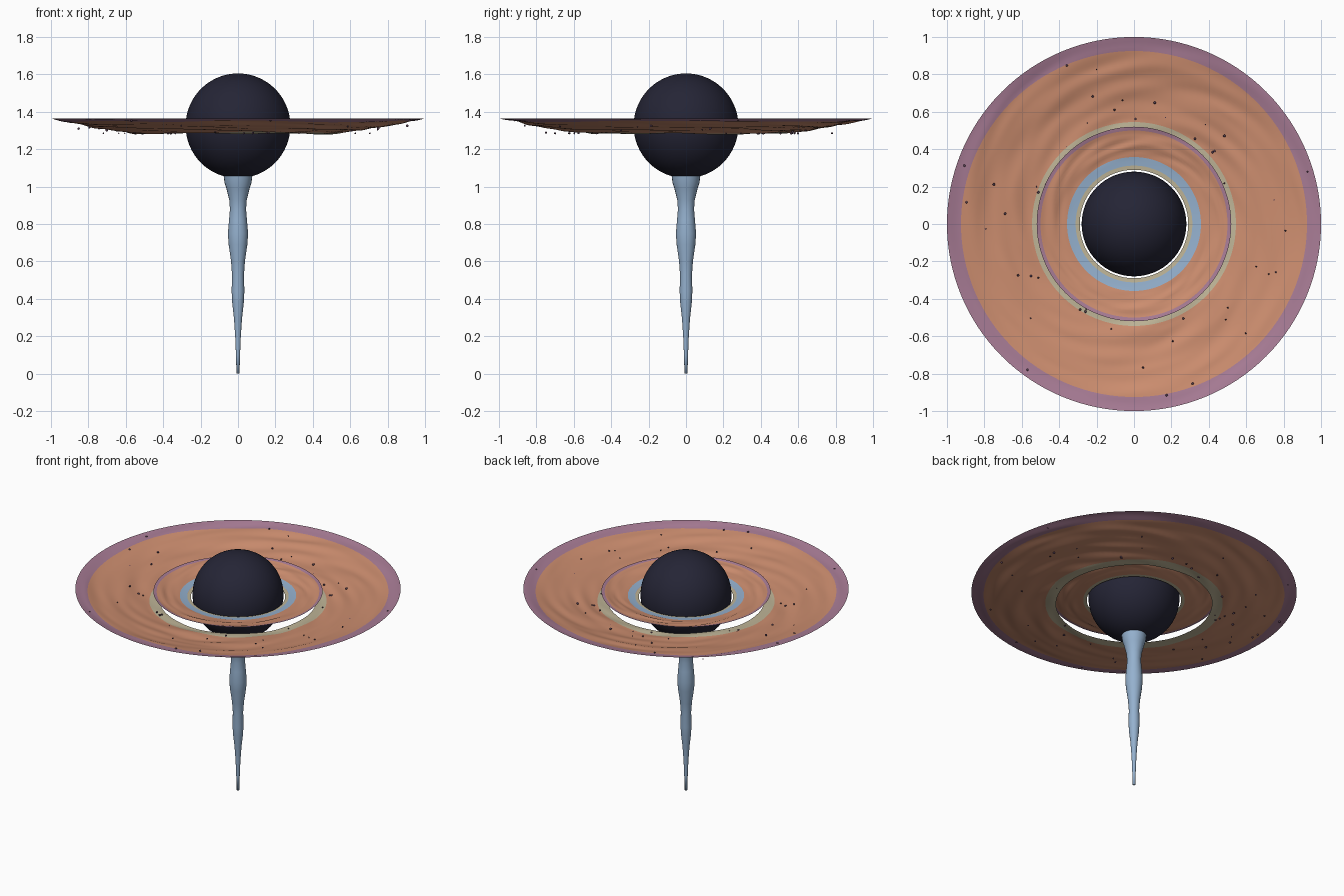
import bpy, bmesh, math, random
from mathutils import Vector, noise

random.seed(7)
old = bpy.data.objects.get("Cube")
if old:
    bpy.data.objects.remove(old, do_unlink=True)


def material(name, rgb):
    m = bpy.data.materials.new(name)
    m.use_nodes = True
    m.diffuse_color = (*rgb, 1)
    m.node_tree.nodes["Principled BSDF"].inputs["Base Color"].default_value = (*rgb, 1)
    return m


ORANGE = material("dusty orange", (0.61, 0.27, 0.16))
MAUVE = material("mauve", (0.39, 0.20, 0.30))
SAND = material("sand", (0.52, 0.46, 0.31))
BLUE = material("pale blue", (0.30, 0.44, 0.62))
NIGHT = material("night blue", (0.018, 0.018, 0.036))
DUST = material("dark plum", (0.10, 0.05, 0.09))


def finish(name, bm, mats):
    mesh = bpy.data.meshes.new(name)
    bm.to_mesh(mesh)
    bm.free()
    for m in mats:
        mesh.materials.append(m)
    for p in mesh.polygons:
        p.use_smooth = True
    ob = bpy.data.objects.new(name, mesh)
    bpy.context.collection.objects.link(ob)
    return ob


def lathe(name, radii, height, mats, pick=lambda r: 0, sides=128):
    """Sweep rings round z; height(radius index, angle) gives z, pick(radius) the colour."""
    bm = bmesh.new()
    rings = []
    for i, r in enumerate(radii):
        angles = [math.tau * k / sides for k in range(sides)]
        rings.append([bm.verts.new((r * math.cos(a), r * math.sin(a), height(i, a)))
                      for a in angles])
    for i in range(len(rings) - 1):
        for k in range(sides):
            n = (k + 1) % sides
            f = bm.faces.new((rings[i][k], rings[i + 1][k], rings[i + 1][n], rings[i][n]))
            f.material_index = pick((radii[i] + radii[i + 1]) / 2)
    return finish(name, bm, mats)


def steps(*stops):
    """Radii evenly spread between stops, so that colour edges land on rings."""
    out = [stops[0]]
    for a, b in zip(stops, stops[1:]):
        n = max(2, round((b - a) / 0.012))
        out += [a + (b - a) * j / n for j in range(1, n + 1)]
    return out


def ripple(r, a, scale, amount, twist):
    """Swirled, stretched noise that follows the orbit direction."""
    s = a + twist * r
    p = Vector((math.cos(s) * 1.6, math.sin(s) * 1.6, r * scale))
    return amount * noise.noise(p * 1.5)


def fade(r, lo, hi):
    return min(1, max(0, (r - lo) / 0.06), max(0, (hi - r) / 0.06))


# Outer dish with a sand inner band and a mauve rim
outer_radii = steps(0.48, 0.545, 0.925, 1.0)


def outer_height(i, a):
    r = outer_radii[i]
    t = (r - 0.48) / 0.52
    return 1.284 + 0.081 * t ** 1.5 + ripple(r, a, 7, 0.012, 3) * fade(r, 0.45, 1.0)


lathe("outer_disc", outer_radii, outer_height, [ORANGE, SAND, MAUVE],
      lambda r: 1 if r < 0.545 else 2 if r > 0.925 else 0)

# Inner dish, sitting higher and overlapping the outer one from above
inner_radii = steps(0.29, 0.312, 0.5, 0.52)


def inner_z(r, a):
    t = (r - 0.29) / 0.23
    return 1.31 + 0.037 * t ** 1.3 + ripple(r, a, 14, 0.012, 6) * fade(r, 0.35, 0.53)


lathe("inner_disc", inner_radii, lambda i, a: inner_z(inner_radii[i], a),
      [ORANGE, SAND, MAUVE],
      lambda r: 1 if r < 0.312 else 2 if r > 0.5 else 0)

# Pale blue band laid on the inner dish
band_radii = steps(0.312, 0.358)
lathe("inner_band", band_radii, lambda i, a: inner_z(band_radii[i], a) + 0.003, [BLUE])

# Central dark ball
bm = bmesh.new()
bmesh.ops.create_uvsphere(bm, u_segments=64, v_segments=32, radius=0.28)
bmesh.ops.translate(bm, verts=bm.verts, vec=(0, 0, 1.325))
finish("central_ball", bm, [NIGHT])

# Swelling tail that tapers down to the ground
tail = [(0.0, 0.0), (0.008, 0.0), (0.011, 0.1), (0.015, 0.2), (0.022, 0.3),
        (0.031, 0.38), (0.034, 0.44), (0.032, 0.53), (0.037, 0.6), (0.05, 0.69),
        (0.054, 0.75), (0.048, 0.82), (0.043, 0.88), (0.047, 0.93),
        (0.062, 0.99), (0.072, 1.02), (0.077, 1.06)]
stem = lathe("tail", [p[0] for p in tail], lambda i, a: tail[i][1], [BLUE], sides=24)
stem.data.flip_normals()

# Scattered dust grains
bm = bmesh.new()
for n in range(80):
    r = random.uniform(0.5, 0.98)
    a = random.uniform(0, math.tau)
    t = (r - 0.48) / 0.52
    z = 1.284 + 0.081 * t ** 1.5 + random.uniform(-0.035, 0.022)
    grain = bmesh.ops.create_icosphere(bm, subdivisions=1, radius=random.uniform(0.004, 0.008))
    bmesh.ops.translate(bm, verts=grain["verts"],
                        vec=(r * math.cos(a), r * math.sin(a), max(1.285, min(z, 1.355))))
finish("dust_grains", bm, [DUST])
